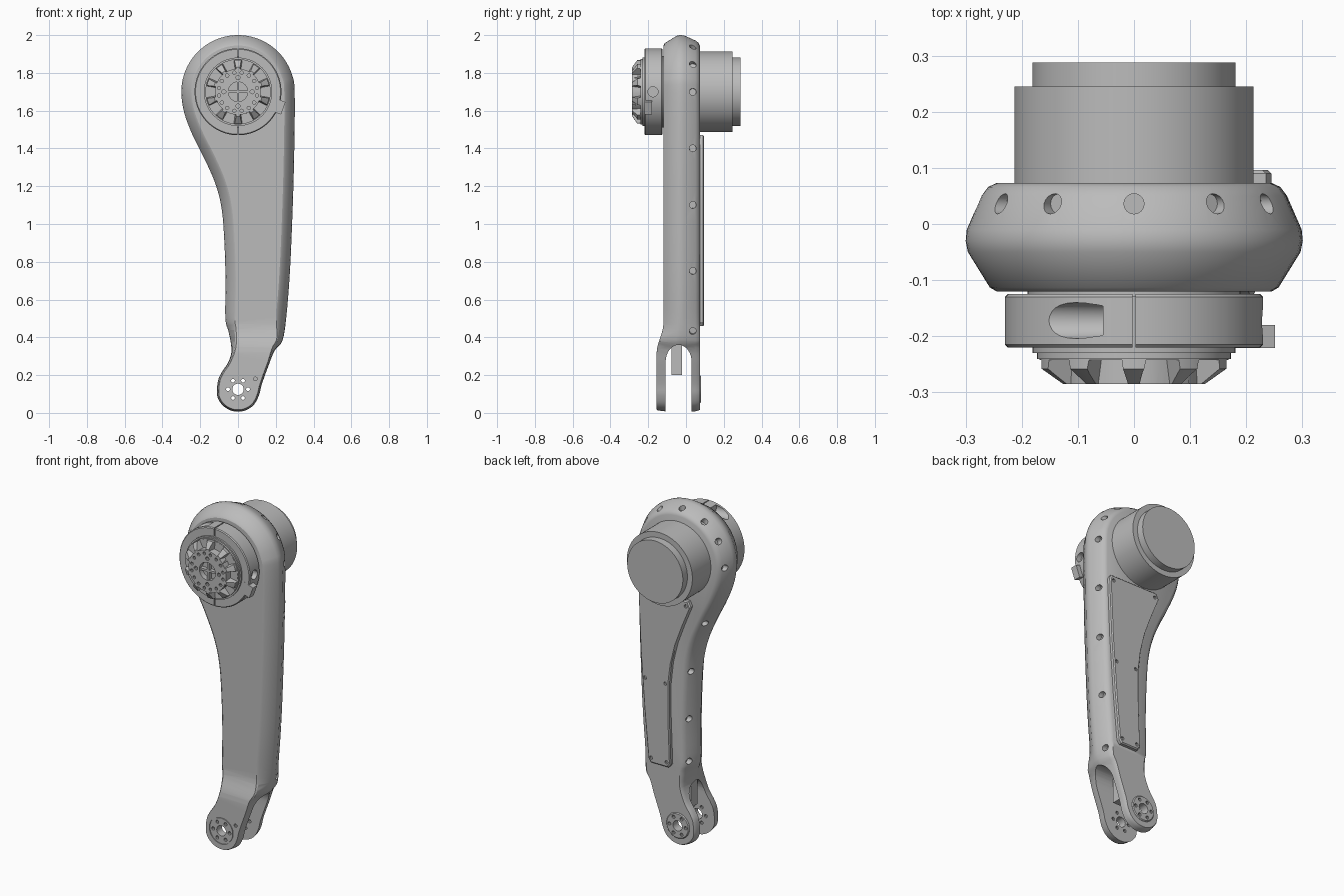
import bpy, bmesh
from math import sin, cos, pi, radians
from mathutils import Vector, Matrix

if "Cube" in bpy.data.objects:
    bpy.data.objects.remove(bpy.data.objects["Cube"])

grey = bpy.data.materials.new("machined grey")
grey.use_nodes = True
grey.diffuse_color = (0.5, 0.5, 0.5, 1)
grey.node_tree.nodes["Principled BSDF"].inputs["Base Color"].default_value = (0.5, 0.5, 0.5, 1)

HUB_Z, PIN_Z = 1.7, 0.125


def finish(name, bm):
    bmesh.ops.recalc_face_normals(bm, faces=bm.faces)
    mesh = bpy.data.meshes.new(name)
    bm.to_mesh(mesh)
    bm.free()
    mesh.materials.append(grey)
    ob = bpy.data.objects.new(name, mesh)
    bpy.context.collection.objects.link(ob)
    return ob


def loft_mesh(rings):
    """Skin a stack of equal-length rings and cap both ends."""
    bm = bmesh.new()
    rows = [[bm.verts.new(p) for p in ring] for ring in rings]
    for a, b in zip(rows, rows[1:]):
        for i in range(len(a)):
            j = (i + 1) % len(a)
            bm.faces.new((a[i], a[j], b[j], b[i]))
    bm.faces.new(rows[0])
    bm.faces.new(rows[-1])
    return bm


def loft(name, rings):
    return finish(name, loft_mesh(rings))


def lathe(name, profile, x=0, z=HUB_Z, seg=64):
    """Turn (radius, y) pairs about an axis along y."""
    return loft(name, [[(x + r * cos(2 * pi * i / seg), y, z + r * sin(2 * pi * i / seg))
                        for i in range(seg)] for r, y in profile])


def rod(a, b, r, seg=16):
    a, b = Vector(a), Vector(b)
    bm = bmesh.new()
    rot = (b - a).to_track_quat('Z', 'Y').to_matrix().to_4x4()
    bmesh.ops.create_cone(bm, cap_ends=True, segments=seg, radius1=r, radius2=r,
                          depth=(b - a).length, matrix=Matrix.Translation((a + b) / 2) @ rot)
    return finish("cutter", bm)


def box(name, x0, x1, y0, y1, z0, z1):
    return loft(name, [[(x0, y, z0), (x1, y, z0), (x1, y, z1), (x0, y, z1)] for y in (y0, y1)])


def polar(r, deg, z=HUB_Z):
    return r * cos(radians(deg)), z + r * sin(radians(deg))


def activate(obs):
    bpy.ops.object.select_all(action='DESELECT')
    for ob in obs:
        ob.select_set(True)
    bpy.context.view_layer.objects.active = obs[0]


def cut(target, cutters):
    """Join the cutters and subtract them in one go."""
    activate(cutters)
    if len(cutters) > 1:
        bpy.ops.object.join()
    tool = cutters[0]
    activate([target])
    mod = target.modifiers.new("cut", 'BOOLEAN')
    mod.object, mod.operation, mod.solver = tool, 'DIFFERENCE', 'EXACT'
    bpy.ops.object.modifier_apply(modifier=mod.name)
    bpy.data.objects.remove(tool)


def smooth_closed(pts, n=4):
    """Closed Catmull-Rom curve through the points."""
    out = []
    for i in range(len(pts)):
        a, b, c, d = (Vector(pts[(i + k) % len(pts)]) for k in (-1, 0, 1, 2))
        for s in range(n):
            t = s / n
            out.append(0.5 * (2 * b + (c - a) * t + (2 * a - 5 * b + 4 * c - d) * t ** 2
                              + (3 * b - a - 3 * c + d) * t ** 3))
    return out


def ramp(v, lo, hi):
    t = min(1, max(0, (v - lo) / (hi - lo)))
    return t * t * (3 - 2 * t)


# Limb silhouette: big round head, right flank, pin eye, left flank
points = [polar(0.3, a) for a in range(180, -1, -18)]
points += [(.298, 1.4), (.29, 1.1), (.275, .75), (.255, .5), (.236, .385), (.2, .33), (.168, .25), (.132, .15)]
points += [polar(0.12, a, 0.12) for a in range(-15, -166, -30)]
points += [(-.112, .17), (-.09, .22), (-.055, .275), (-.037, .35), (-.05, .43), (-.067, .5), (-.066, .7),
           (-.072, .9), (-.085, 1.07), (-.115, 1.2), (-.17, 1.33), (-.24, 1.47), (-.285, 1.59)]
outline = smooth_closed(points)
count = len(outline)
normals = []
for i in range(count):
    t = (outline[(i + 2) % count] - outline[i - 2]).normalized()
    normals.append(Vector((-t.y, t.x)))

# Main limb with bevelled rim; the bevel fades toward the fork
rings = []
for y, inset in [(-.12, .055), (-.113, .043), (-.05, .004), (-.03, 0), (-.01, .002),
                 (.05, .028), (.066, .04), (.073, .055)]:
    ring = []
    for p, n in zip(outline, normals):
        q = p - n * inset * (0.3 + 0.7 * ramp(p.y, .25, .55))
        ring.append((q.x, y, q.y))
    rings.append(ring)
bm = loft_mesh(rings)
for z in (.32, .35, .38, .41, .44, .47):
    bmesh.ops.bisect_plane(bm, geom=bm.verts[:] + bm.edges[:] + bm.faces[:],
                           plane_co=(0, 0, z), plane_no=(0, 0, 1))
for v in bm.verts:
    v.co.y -= .035 * (1 - ramp(v.co.z, .32, .47)) * min(1, max(0, (-.04 - v.co.y) / .06))
limb = finish("limb_body", bm)

# Fork slot with an arched top
arch = [(-.039 + .069 * cos(a * pi / 16), .27 + .09 * sin(a * pi / 16)) for a in range(17)]
slot = [(.03, -.1)] + arch + [(-.108, -.1)]
cut(limb, [loft("cutter", [[(x, y, z) for y, z in slot] for x in (-.4, .4)])])

# Screw holes around the rim
holes = []


def rim_hole(i):
    p, n = outline[i], normals[i]
    a, b = p - n * .045, p + n * .05
    holes.append(rod((a.x, .036, a.y), (b.x, .036, b.y), .018))


for deg in range(0, 181, 30):
    goal = Vector(polar(.3, deg))
    rim_hole(min(range(count), key=lambda i: (outline[i] - goal).length))
for side, heights in ((1, (1.385, 1.07, .755, .44)), (-1, (1.335, 1.05, .74, .5))):
    for h in heights:
        rim_hole(min((i for i in range(count) if normals[i].x * side > 0),
                     key=lambda i: abs(outline[i].y - h)))
cut(limb, holes)

# Bearing plate on the rear fork arm, then pin bore and bolt circle
plate = lathe("rear_bearing_plate", [(.075, .06), (.075, .074), (.07, .079)], z=PIN_Z, seg=40)
for part in (limb, plate):
    tools = [rod((0, -.3, PIN_Z), (0, .3, PIN_Z), .03, 24)]
    for k in range(6):
        x, z = polar(.053, 60 * k, PIN_Z)
        tools.append(rod((x, -.3, z), (x, .3, z), .01, 10))
    if part is limb:
        tools.append(rod((.092, -.2, .18), (.092, -.14, .18), .01, 10))
    cut(part, tools)
groove = lathe("cutter", [(.078, -.2), (.078, -.15)], z=PIN_Z, seg=40)
cut(groove, [lathe("cutter", [(.074, -.25), (.074, -.1)], z=PIN_Z, seg=40)])
cut(limb, [groove])

# Stop block hanging in the fork
box("fork_stop", -.02, .08, -.078, -.02, .2, .365)

# Rear cover plate with softened edge
cover_pts = [(.245, 1.45), (.235, 1.47), (-.08, 1.47), (-.095, 1.44), (-.045, 1.32), (.0, 1.2), (.03, 1.08),
             (.045, .95), (.045, .75), (.035, .48), (.05, .46), (.165, .46), (.18, .48), (.205, .75), (.23, 1.1)]
mid = Vector((.12, .96))


def shrink(p, d):
    return (p[0] - d if p[0] > .12 + .0006 * p[1] else p[0] + d,
            p[1] - d if p[1] > mid.y else p[1] + d)


cover = loft("rear_cover", [[(p[0], .065, p[1]) for p in cover_pts], [(p[0], .09, p[1]) for p in cover_pts],
                            [(q[0], .096, q[1]) for q in (shrink(p, .006) for p in cover_pts)]])
cut(cover, [rod((x, .085, z), (x, .12, z), .01, 10) for x, z in
            ((.22, 1.44), (-.065, 1.44), (.2, .95), (.068, .95), (.16, .49), (.06, .49))])

# Motor can at the rear
lathe("motor_housing", [(.213, .06), (.213, .245), (.181, .245), (.181, .288)], seg=96)

# Split clamp collar at the front
lathe("collar_neck", [(.19, -.13), (.19, -.11)])
collar = lathe("clamp_collar", [(.225, -.125), (.23, -.13), (.23, -.215), (.225, -.22)], seg=96)
cut(collar, [box("cutter", -.003, .003, -.3, -.1, 1.88, 2), box("cutter", -.003, .003, -.3, -.1, 1.4, 1.52),
             rod((-.25, -.172, 1.905), (-.055, -.172, 1.905), .032, 24),
             rod((.2, -.175, HUB_Z), (.3, -.175, HUB_Z), .027, 20)])
lug = box("collar_lug", .19, .255, -.221, -.18, -.035, .035)
lug.data.transform(Matrix.Translation((0, 0, HUB_Z)) @ Matrix.Rotation(radians(20), 4, 'Y'))

# Output hub: flange, tapered crown with ten pockets, bolt circles, bore
lathe("hub_flange", [(.181, -.215), (.181, -.23), (.173, -.23), (.173, -.241)])
crown = lathe("hub_crown", [(.168, -.235), (.168, -.258), (.13, -.285)], seg=80)
pockets = []
for k in range(10):
    mid_deg = 108 + 36 * k
    walls = []
    for y, half in ((-.242, 10.5), (-.3, 14.5)):
        corners = [polar(.122, mid_deg + half * s) for s in (-1, -.5, 0, .5, 1)]
        corners += [polar(.2, mid_deg + half * s) for s in (1, .5, 0, -.5, -1)]
        walls.append([(x, y, z) for x, z in corners])
    pockets.append(loft("cutter", walls))
cut(crown, pockets)
drills = [rod((0, -.255, HUB_Z), (0, -.32, HUB_Z), .052, 32)]
for n, r, size, start in ((16, .103, .009, 11.25), (4, .075, .011, 0)):
    for k in range(n):
        x, z = polar(r, start + 360 * k / n)
        drills.append(rod((x, -.265, z), (x, -.32, z), size, 10))
cut(crown, drills)
box("hub_cross_bar", -.053, .053, -.278, -.25, HUB_Z - .006, HUB_Z + .006)
box("hub_cross_post", -.006, .006, -.278, -.25, HUB_Z - .053, HUB_Z + .053)

# Smooth curved surfaces, keep machined edges crisp
activate([ob for ob in bpy.context.collection.objects if ob.type == 'MESH' and grey.name in ob.data.materials])
bpy.ops.object.shade_smooth_by_angle(angle=radians(30))
